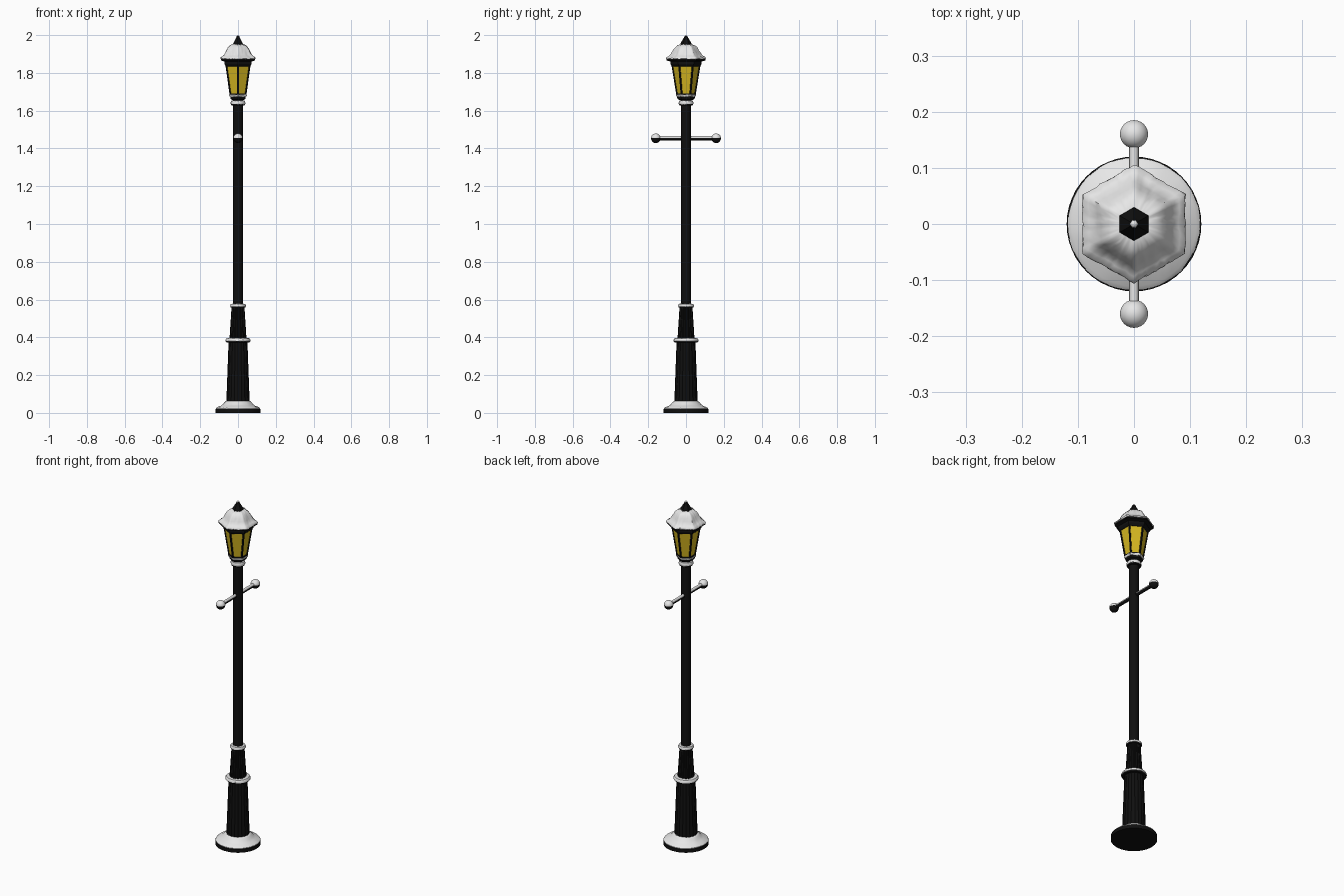
import bpy, bmesh, math, random
from mathutils import Vector

random.seed(4)
cube = bpy.data.objects.get("Cube")
if cube:
    bpy.data.objects.remove(cube)


def material(name, color, rough):
    m = bpy.data.materials.new(name)
    m.use_nodes = True
    m.diffuse_color = (*color, 1)
    b = m.node_tree.nodes["Principled BSDF"]
    b.inputs["Base Color"].default_value = (*color, 1)
    b.inputs["Roughness"].default_value = rough
    return m


IRON = material("black iron", (0.005, 0.005, 0.005), 0.5)
SNOW = material("white snow", (0.8, 0.8, 0.8), 0.8)
GLASS = material("amber glass", (0.68, 0.48, 0.015), 0.4)


def finish(name, bm, mat, smooth=None):
    bmesh.ops.recalc_face_normals(bm, faces=bm.faces)
    mesh = bpy.data.meshes.new(name)
    bm.to_mesh(mesh)
    bm.free()
    mesh.materials.append(mat)
    ob = bpy.data.objects.new(name, mesh)
    bpy.context.collection.objects.link(ob)
    if smooth:
        bpy.ops.object.select_all(action='DESELECT')
        ob.select_set(True)
        bpy.context.view_layer.objects.active = ob
        bpy.ops.object.shade_smooth_by_angle(angle=math.radians(smooth))
    return ob


def lathe(name, profile, mat, sides=32, smooth=40, flute=0, hexagon=False, rough=0):
    """Revolve (radius, z) points; hexagon keeps six corners, rough adds lumps."""
    bm = bmesh.new()
    rings = []
    for r, z in profile:
        ring = []
        for i in range(sides):
            a = math.tau * i / sides
            rad = r - flute * (i % 2)
            if hexagon:
                rad *= math.cos(math.pi / 6) / math.cos(a % (math.pi / 3) - math.pi / 6)
            rad += random.uniform(-rough, rough)
            dz = random.uniform(-rough, rough)
            t = a + math.pi / 2
            ring.append(bm.verts.new((rad * math.cos(t), rad * math.sin(t), z + dz)))
        rings.append(ring)
    for low, high in zip(rings, rings[1:]):
        for i in range(sides):
            j = (i + 1) % sides
            bm.faces.new((low[i], low[j], high[j], high[i]))
    bm.faces.new(rings[0])
    bm.faces.new(rings[-1])
    return finish(name, bm, mat, smooth)


def ball(name, centre, radius, mat, cut=None):
    """Sphere, optionally keeping only what lies above the height cut."""
    bm = bmesh.new()
    bmesh.ops.create_uvsphere(bm, u_segments=24, v_segments=16, radius=radius)
    bmesh.ops.translate(bm, verts=bm.verts, vec=centre)
    if cut is not None:
        bmesh.ops.bisect_plane(bm, geom=bm.verts[:] + bm.edges[:] + bm.faces[:],
                               plane_co=(0, 0, cut), plane_no=(0, 0, 1), clear_inner=True)
    finish(name, bm, mat, 40)


def rod(name, start, end, radius, mat, sides=12, squash=1):
    start, end = Vector(start), Vector(end)
    axis = end - start
    bm = bmesh.new()
    bmesh.ops.create_cone(bm, cap_ends=True, segments=sides, radius1=radius,
                          radius2=radius, depth=axis.length)
    ob = finish(name, bm, mat, 40)
    ob.rotation_mode = 'QUATERNION'
    ob.rotation_quaternion = axis.to_track_quat('Z', 'Y')
    ob.location = (start + end) / 2
    return ob


# Foot and fluted pedestal
lathe("foot_plate", [(.12, 0), (.12, .02), (.11, .025), (.085, .035), (.066, .055), (.06, .06)], IRON, 48)
lathe("foot_snow", [(.117, .018), (.118, .024), (.111, .03), (.092, .037), (.08, .046),
                    (.071, .056), (.064, .062), (.055, .063)], SNOW, 48, rough=.0008)
lathe("lower_pedestal", [(.062, .05), (.05, .375)], IRON, 40, flute=.003)
lathe("upper_pedestal", [(.046, .375), (.034, .565)], IRON, 40, flute=.003)
lathe("post", [(.026, .55), (.026, 1.65)], IRON, 16)


# Collars, each capped with snow
def collar(name, r, z, h, core):
    bulge = [(core, z - h), (r * .93, z - h), (r, z - h * .4), (r, z + h * .3), (r * .92, z + h), (core, z + h)]
    lathe(name, bulge, IRON)
    cap = [(r * .97, z - h * .55), (r * 1.02, z - h * .3), (r * 1.02, z + h * .4),
           (r * .93, z + h * 1.2), (core, z + h * 1.3)]
    lathe(name + "_snow", cap, SNOW, rough=.0008)


collar("middle_collar", .065, .383, .010, .045)
collar("pedestal_top_collar", .041, .566, .009, .026)
collar("post_top_collar", .038, 1.639, .011, .026)

# Crossbar with ball ends
BAR_Z = 1.453
rod("crossbar", (0, -.16, BAR_Z - .001), (0, .16, BAR_Z - .001), .009, IRON)
for side, label in ((-1, "front"), (1, "back")):
    ball(label + "_bar_ball", (0, side * .16, BAR_Z), .0245, IRON)
    ball(label + "_ball_snow", (0, side * .16, BAR_Z + .001), .0252, SNOW, BAR_Z + .002)
    rod(label + "_bar_snow", (0, side * .027, BAR_Z + .004), (0, side * .145, BAR_Z + .004), .0082, SNOW)

# Lantern body
hexed = dict(sides=6, smooth=None)
lathe("lantern_neck", [(.027, 1.645), (.03, 1.655), (.045, 1.662), (.048, 1.675), (.052, 1.68),
                       (.052, 1.69), (.046, 1.693)], IRON, **hexed)
lathe("lantern_sill_snow", [(.049, 1.674), (.0535, 1.679), (.0535, 1.684), (.049, 1.686)], SNOW,
      36, hexagon=True, rough=.0008)
lathe("lantern_glass", [(.047, 1.685), (.073, 1.845)], GLASS, **hexed)
for i in range(6):
    a = math.pi / 2 + math.tau * i / 6
    c, s = math.cos(a), math.sin(a)
    rod(f"corner_bar_{i + 1}", (.046 * c, .046 * s, 1.685), (.072 * c, .072 * s, 1.845), .0055, IRON, 6)
lathe("lantern_top_rail", [(.073, 1.835), (.077, 1.838), (.083, 1.848), (.083, 1.86), (.09, 1.866)], IRON, **hexed)

# Roof, its lumpy snow blanket and the finial
lathe("lantern_roof", [(.083, 1.86), (.103, 1.866), (.103, 1.876), (.08, 1.885), (.065, 1.905),
                       (.05, 1.932), (.03, 1.945)], IRON, **hexed)
lathe("roof_snow", [(.101, 1.872), (.106, 1.875), (.104, 1.882), (.093, 1.888), (.083, 1.896), (.076, 1.908),
                    (.068, 1.922), (.059, 1.936), (.046, 1.946), (.03, 1.951)], SNOW, 72, 60,
      hexagon=True, rough=.0016)
lathe("finial", [(.024, 1.94), (.03, 1.95), (.029, 1.957), (.012, 1.985), (.007, 1.996)], IRON, **hexed)
ball("finial_snow", (0, 0, 1.993), .007, SNOW, 1.994)
